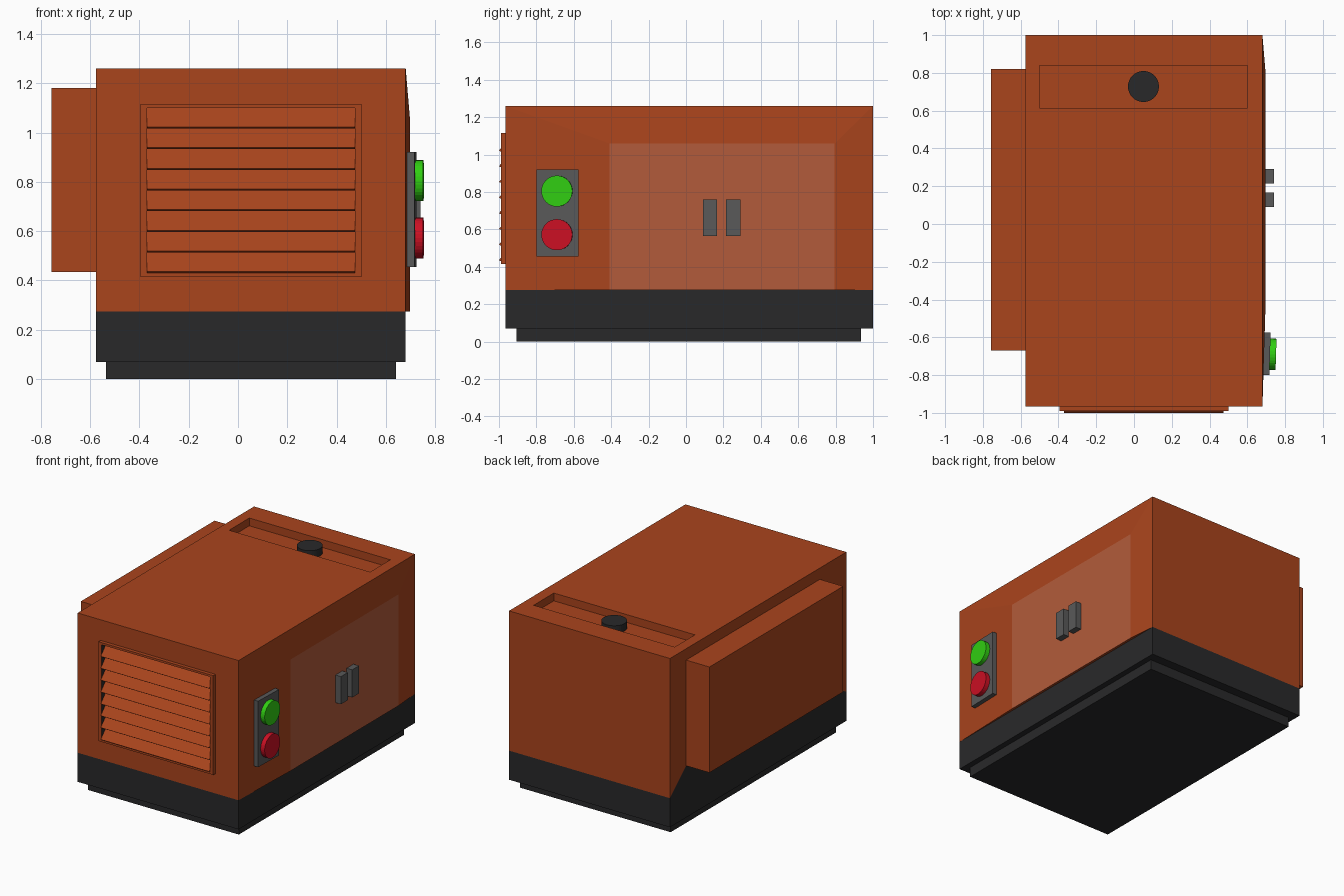
import bpy, bmesh
from math import radians, pi
from mathutils import Matrix

if "Cube" in bpy.data.objects:
    bpy.data.objects.remove(bpy.data.objects["Cube"])


def mat(name, r, g, b):
    m = bpy.data.materials.new(name)
    m.diffuse_color = (r, g, b, 1)
    m.use_nodes = True
    m.node_tree.nodes["Principled BSDF"].inputs["Base Color"].default_value = m.diffuse_color
    return m


ORANGE = mat("orange_paint", 0.40, 0.058, 0.012)
DARK = mat("dark_base", 0.022, 0.022, 0.023)
DOOR = mat("door_paint", 0.45, 0.105, 0.043)
GREY = mat("grey_metal", 0.10, 0.10, 0.10)
GREEN = mat("green_button", 0.03, 0.62, 0.006)
RED = mat("red_button", 0.60, 0.005, 0.017)


def finish(bm, name, mats):
    bmesh.ops.remove_doubles(bm, verts=bm.verts, dist=1e-5)
    bmesh.ops.recalc_face_normals(bm, faces=bm.faces)
    me = bpy.data.meshes.new(name)
    bm.to_mesh(me)
    bm.free()
    for m in mats:
        me.materials.append(m)
    ob = bpy.data.objects.new(name, me)
    bpy.context.collection.objects.link(ob)
    return ob


def rect(axis, pos, a, b):
    """Rectangle on the plane axis = pos; a and b are ranges on the other two axes."""
    pts = []
    for u, v in ((a[0], b[0]), (a[1], b[0]), (a[1], b[1]), (a[0], b[1])):
        p = [u, v]
        p.insert(axis, pos)
        pts.append(p)
    return pts


def stepped_side(bm, loops, cap_mat=0, last_mat=0):
    """Bridge nested rectangles in order, then cap the last one."""
    rings = [[bm.verts.new(p) for p in l] for l in loops]
    made = []
    for k in range(len(rings) - 1):
        o, n = rings[k], rings[k + 1]
        for i in range(4):
            j = (i + 1) % 4
            f = bm.faces.new((o[i], o[j], n[j], n[i]))
            f.material_index = last_mat if k == len(rings) - 2 else 0
            made.append(f)
    bm.faces.new(rings[-1]).material_index = cap_mat
    return made


def box(name, x, y, z, m, turn=0):
    bm = bmesh.new()
    c = [(r[0] + r[1]) / 2 for r in (x, y, z)]
    s = [r[1] - r[0] for r in (x, y, z)]
    bmesh.ops.create_cube(bm, size=1, matrix=Matrix.Diagonal((*s, 1)))
    ob = finish(bm, name, [m])
    ob.location = c
    ob.rotation_euler.z = turn
    return ob


def disc(name, loc, r, depth, m, rot=(0, 0, 0)):
    bm = bmesh.new()
    bmesh.ops.create_cone(bm, cap_ends=True, segments=32, radius1=r, radius2=r, depth=depth)
    ob = finish(bm, name, [m])
    ob.location, ob.rotation_euler = loc, rot
    return ob


X, Y, Z = (-0.575, 0.68), (-0.965, 1.0), (0.275, 1.26)
vx, vz = (-0.37, 0.475), (0.43, 1.10)

# Housing: one closed shell with stepped sides
bm = bmesh.new()
# front: raised vent frame around a dark recess
fx, fz = (-0.395, 0.50), (0.415, 1.115)
stepped_side(bm, [rect(1, Y[0], X, Z), rect(1, Y[0], fx, fz), rect(1, -0.99, fx, fz),
                  rect(1, -0.99, vx, vz), rect(1, -0.90, vx, vz)], 1, 1)
# right: slightly bulged door
stepped_side(bm, [rect(0, X[1], Y, Z), rect(0, 0.697, (-0.41, 0.795), (0.275, 1.06))], 2)
# left: projecting side box, dark strip under it
by, bz = (-0.67, 0.82), (0.435, 1.18)
left = stepped_side(bm, [rect(0, X[0], Y, Z), rect(0, X[0], by, bz), rect(0, -0.757, by, bz)])
left[0].material_index = 1
# top: filler tray
tx, ty = (-0.50, 0.60), (0.615, 0.84)
stepped_side(bm, [rect(2, Z[1], X, Y), rect(2, Z[1], tx, ty), rect(2, 1.205, tx, ty)])
# back and bottom
stepped_side(bm, [rect(1, Y[1], X, Z)])
stepped_side(bm, [rect(2, Z[0], X, Y)], 1)
finish(bm, "housing", [ORANGE, DARK, DOOR])

# Base skirt and recessed plinth
box("base_skirt", X, Y, (0.07, 0.275), DARK)
box("plinth", (-0.535, 0.64), (-0.905, 0.935), (0, 0.075), DARK)

# Vent slats, leaning outwards at the bottom
bm = bmesh.new()
n = 8
pitch = (vz[1] - vz[0]) / n
for i in range(n):
    z0 = vz[0] + i * pitch
    profile = [(-1.0, z0 + 0.006), (-0.992, z0), (-0.92, z0 + pitch - 0.008), (-0.928, z0 + pitch)]
    ends = [[bm.verts.new((x, y, z)) for y, z in profile] for x in vx]
    for e in ends:
        bm.faces.new(e)
    for a in range(4):
        b = (a + 1) % 4
        bm.faces.new((ends[0][a], ends[0][b], ends[1][b], ends[1][a]))
bmesh.ops.recalc_face_normals(bm, faces=bm.faces)
finish(bm, "vent_slats", [ORANGE])

# Fuel cap in the tray
disc("fuel_cap", (0.05, 0.728, 1.23), 0.082, 0.055, DARK)

# Control plate and two push buttons, following the slope of the side
tilt = radians(-1.8)
box("control_plate", (0.68, 0.72), (-0.80, -0.575), (0.455, 0.92), GREY, tilt)
for name, z, m in (("start_button", 0.805, GREEN), ("stop_button", 0.572, RED)):
    disc(name, (0.734, -0.69, z), 0.083, 0.036, m, (0, pi / 2, tilt))

# Pair of door handles
for i, y in enumerate((0.09, 0.215)):
    box(f"door_handle_{i + 1}", (0.69, 0.74), (y, y + 0.076), (0.565, 0.76), GREY)
